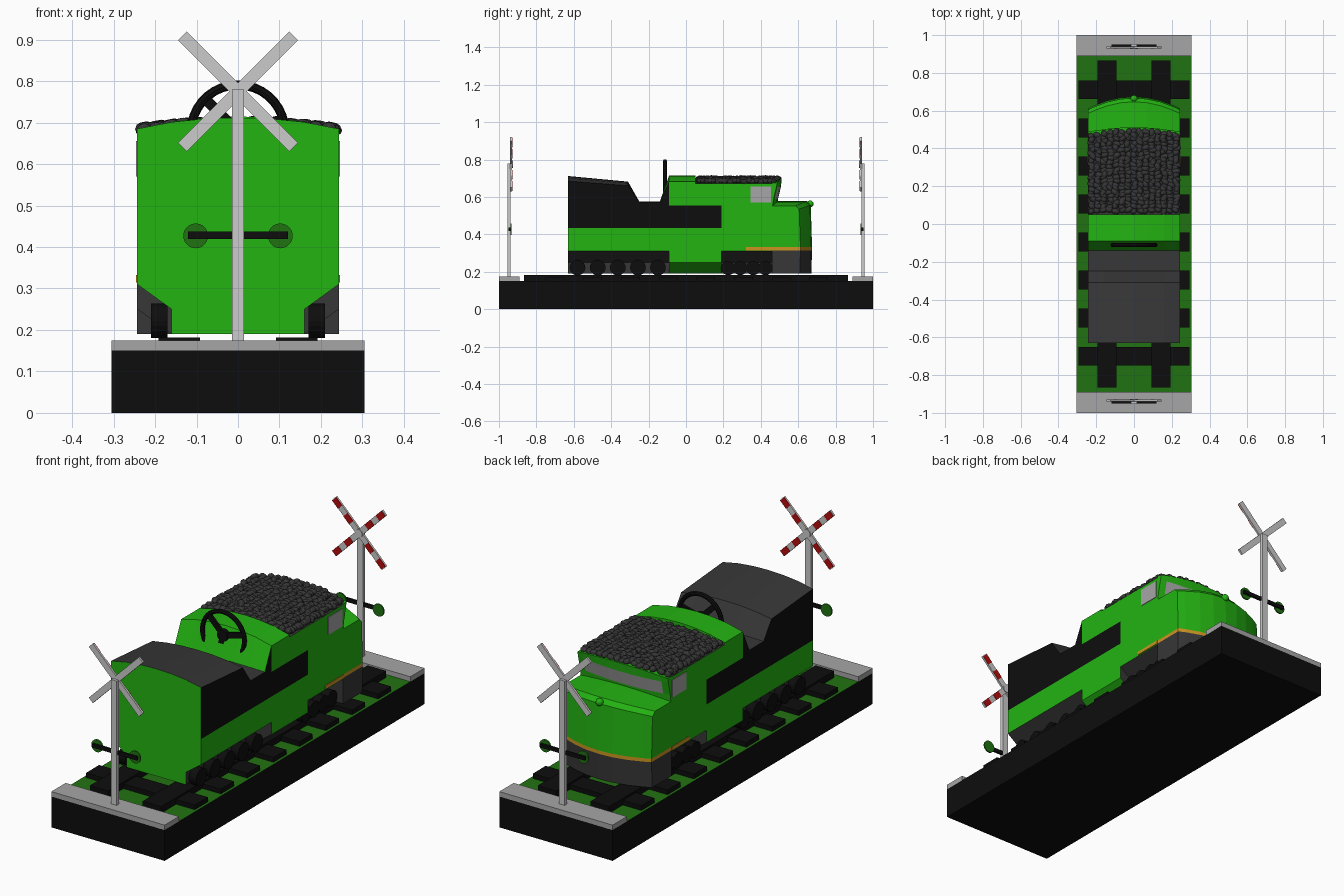
import bpy, bmesh, math, random
from mathutils import Matrix, Vector

if "Cube" in bpy.data.objects:
    bpy.data.objects.remove(bpy.data.objects["Cube"])
random.seed(4)

PALETTE = {
    "bright_green": (0.017, 0.456, 0.006), "dark_green": (0.015, 0.17, 0.006),
    "black": (0.004, 0.004, 0.004), "charcoal": (0.038, 0.038, 0.039),
    "stone_grey": (0.38, 0.38, 0.38), "light_grey": (0.6, 0.6, 0.6),
    "red": (0.46, 0.004, 0.004), "amber": (0.6, 0.3, 0.015),
}
MATS = {}
for key, rgb in PALETTE.items():
    m = bpy.data.materials.new(key)
    m.use_nodes = True
    m.diffuse_color = (*rgb, 1)
    m.node_tree.nodes["Principled BSDF"].inputs["Base Color"].default_value = (*rgb, 1)
    MATS[key] = m


def finish(name, bm, rule):
    """Make an object; rule is a colour name or a function of face centre and normal."""
    bmesh.ops.remove_doubles(bm, verts=bm.verts, dist=1e-5)
    bmesh.ops.recalc_face_normals(bm, faces=bm.faces)
    me = bpy.data.meshes.new(name)
    slots = []
    for f in bm.faces:
        col = rule if isinstance(rule, str) else rule(f.calc_center_median(), f.normal)
        if col not in slots:
            slots.append(col)
            me.materials.append(MATS[col])
        f.material_index = slots.index(col)
    bm.to_mesh(me)
    bm.free()
    ob = bpy.data.objects.new(name, me)
    bpy.context.collection.objects.link(ob)
    return ob


def box(name, centre, size, rule, tilt=0):
    bm = bmesh.new()
    mat = Matrix.Translation(centre) @ Matrix.Rotation(tilt, 4, 'Y') @ Matrix.Diagonal((*size, 1))
    bmesh.ops.create_cube(bm, size=1, matrix=mat)
    return finish(name, bm, rule)


def disc(name, centre, radius, depth, axis, rule, sides=20):
    bm = bmesh.new()
    turn = Matrix.Rotation(math.pi / 2, 4, 'Y' if axis == 'X' else 'X')
    bmesh.ops.create_cone(bm, cap_ends=True, segments=sides, radius1=radius, radius2=radius,
                          depth=depth, matrix=Matrix.Translation(centre) @ turn)
    return finish(name, bm, rule)


def skin(bm, rings):
    """Join equal closed rings of points with quads."""
    rows = [[bm.verts.new(p) for p in ring] for ring in rings]
    n = len(rows[0])
    for a, b in zip(rows, rows[1:]):
        for i in range(n):
            j = (i + 1) % n
            bm.faces.new((a[i], a[j], b[j], b[i]))
    return rows


# Base, track and end slabs
box("base", (0, 0, 0.075), (0.61, 2, 0.15),
    lambda c, n: "dark_green" if n.z > 0.5 else "black")
for end in (-1, 1):
    box("end_slab", (0, end * 0.945, 0.1615), (0.61, 0.11, 0.025), "stone_grey")
for side in (-1, 1):
    box("rail", (side * 0.142, 0, 0.165), (0.1, 1.73, 0.034), "black")
for i in range(8):
    box("sleeper", (0, -0.7 + i * 0.2015, 0.16), (0.585, 0.1, 0.026), "black")

# Crossing signs, painted on their inner faces
for end in (-1, 1):
    y = end * 0.946
    hub = Vector((0, y - end * 0.011, 0.775))
    box("sign_post", (0, y, 0.477), (0.03, 0.016, 0.605), "light_grey")
    disc("sign_hub", hub - Vector((0, end * 0.002, 0)), 0.02, 0.014, 'Y', "light_grey")
    for tilt in (-math.pi / 4, math.pi / 4):
        box("sign_arm", hub, (0.38, 0.01, 0.03), "light_grey", tilt)
        along = Vector((math.cos(tilt), 0, -math.sin(tilt)))
        for r in (-0.165, -0.08, 0.08, 0.165):
            box("red_band", hub + along * r - Vector((0, end * 0.005, 0)),
                (0.044, 0.004, 0.03), "red", tilt)
    box("signal_bar", (0, y - end * 0.002, 0.428), (0.24, 0.011, 0.018), "black")
    for side in (-1, 1):
        disc("signal_lamp", (side * 0.102, y - end * 0.01, 0.427), 0.03, 0.007, 'Y', "dark_green")

# Main body, lofted from back to front
W = 0.243


def section(y, low, eave, crown):
    half = [(0.16, 0.19), (0.16, max(low - 0.06, 0.191)), (W, low), (W, 0.435), (W, 0.555),
            (W, eave), (0.16, eave + (crown - eave) * 0.6), (0.08, eave + (crown - eave) * 0.9)]
    pts = half + [(0, crown)] + [(-x, z) for x, z in reversed(half)]
    return [(x, y, z) for x, z in pts]


def body_rule(c, n):
    if c.z < 0.315:
        return "bright_green" if (-0.08 < c.y < 0.18 or n.y < -0.9 and c.y < -0.5) else "charcoal"
    if abs(n.x) > 0.9:
        black = c.z > 0.435 and (c.y < -0.09 or (c.z < 0.555 and c.y < 0.19))
        return "black" if black else "bright_green"
    if n.z > 0.4 and (c.y < -0.14 or c.y > 0.06):
        return "charcoal"
    return "bright_green"


bm = bmesh.new()
rows = skin(bm, [section(*s) for s in (
    (-0.63, 0.31, 0.685, 0.712), (-0.31, 0.31, 0.66, 0.682), (-0.25, 0.31, 0.574, 0.576),
    (-0.14, 0.31, 0.574, 0.576), (-0.09, 0.31, 0.682, 0.715), (-0.09, 0.25, 0.682, 0.715),
    (0.05, 0.25, 0.682, 0.715), (0.05, 0.25, 0.672, 0.694), (0.19, 0.25, 0.672, 0.694),
    (0.19, 0.31, 0.672, 0.694), (0.46, 0.31, 0.672, 0.694))])
for row in (rows[0], rows[-1]):
    bm.faces.new(row)
finish("body", bm, body_rule)

# Bowed nose and cab front, lofted upward
XS = (-W, -0.21, -0.14, -0.07, 0, 0.07, 0.14, 0.21, W)


def bowed(name, back, bow, levels, rule):
    rings = []
    for z, front, crown in levels:
        arch = [(x, 1 - (x / W) ** 2) for x in XS]
        ring = [(x, front + bow * a, z + crown * a) for x, a in arch]
        rings.append(ring + [(x, back, z + crown * a) for x, a in reversed(arch)])
    bm = bmesh.new()
    rows = skin(bm, rings)
    n = len(XS)
    for row in (rows[0], rows[-1]):
        for i in range(n - 1):
            bm.faces.new((row[i], row[i + 1], row[2 * n - 2 - i], row[2 * n - 1 - i]))
    finish(name, bm, rule)


def nose_rule(c, n):
    if c.z < 0.315:
        return "charcoal"
    return "amber" if c.z < 0.332 else "bright_green"


bowed("nose", 0.46, 0.062, ((0.19, 0.608, 0), (0.315, 0.612, 0), (0.332, 0.612, 0),
                            (0.535, 0.605, 0.022), (0.553, 0.585, 0.025)), nose_rule)
bowed("cab_front", 0.46, 0.024, ((0.55, 0.463, 0), (0.588, 0.468, 0), (0.652, 0.483, 0),
                                 (0.676, 0.488, 0.02)),
      lambda c, n: "stone_grey" if n.y > 0.5 and 0.588 < c.z < 0.652 and abs(c.x) < 0.21
      else "bright_green")
bm = bmesh.new()
bmesh.ops.create_uvsphere(bm, u_segments=14, v_segments=8, radius=0.018,
                          matrix=Matrix.Translation((0, 0.664, 0.563)))
finish("nose_lamp", bm, "bright_green")

# Side windows, trim and wheels
for side in (-1, 1):
    box("side_window", (side * W, 0.4, 0.613), (0.006, 0.108, 0.085), "stone_grey")
    box("side_stripe", (side * W, 0.39, 0.3235), (0.006, 0.14, 0.017), "amber")
    for y in (-0.58, -0.472, -0.365, -0.257, -0.15):
        disc("wheel", (side * 0.19, y, 0.222), 0.042, 0.04, 'X', "black")
    for y in (0.225, 0.29, 0.36, 0.425):
        disc("wheel", (side * 0.19, y, 0.22), 0.038, 0.04, 'X', "black")

# Steering wheel
wheel_at = Vector((0, -0.112, 0.678))
bpy.ops.mesh.primitive_torus_add(location=wheel_at, rotation=(math.pi / 2, 0, 0), major_radius=0.113,
                                 minor_radius=0.011, major_segments=36, minor_segments=8)
rim = bpy.context.object
rim.name = "steering_rim"
rim.data.materials.append(MATS["black"])
bpy.ops.object.shade_smooth_by_angle()
disc("steering_hub", wheel_at, 0.028, 0.02, 'Y', "black")
for deg in (15, 135, 255):
    a = math.radians(deg)
    box("steering_spoke", wheel_at + Vector((math.cos(a), 0, math.sin(a))) * 0.06,
        (0.1, 0.012, 0.026), "black", -a)

# Heap of coal
bm = bmesh.new()
NX, NY = 15, 22
for i in range(NX):
    for j in range(NY):
        x = -0.222 + 0.444 * i / (NX - 1) + random.uniform(-0.006, 0.006)
        far = 0.465 + 0.025 * (1 - (x / W) ** 2)
        y = 0.072 + (far - 0.072) * j / (NY - 1) + random.uniform(-0.005, 0.005)
        z = 0.681 + 0.017 * (1 - (x / W) ** 2) + random.uniform(-0.003, 0.004)
        mat = (Matrix.Translation((x, y, z)) @ Matrix.Rotation(random.uniform(0, 3.14), 4, 'Z')
               @ Matrix.Diagonal((random.uniform(0.019, 0.026), 0.016, 0.015, 1)))
        bmesh.ops.create_icosphere(bm, subdivisions=2, radius=1, matrix=mat)
finish("coal", bm, "charcoal")
